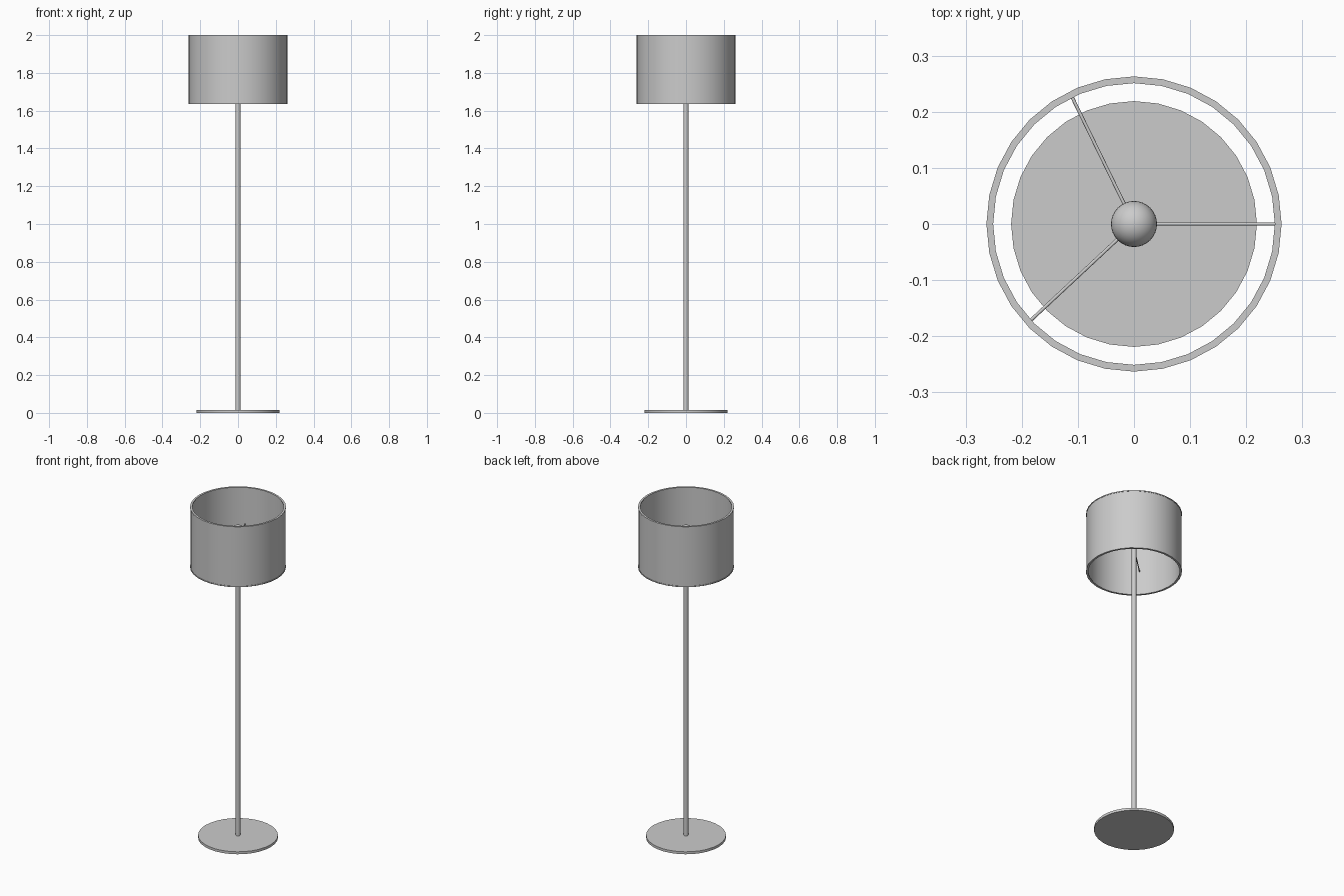
import bpy, bmesh, math

if "Cube" in bpy.data.objects:
    bpy.data.objects.remove(bpy.data.objects["Cube"])

SEG = 32


def smooth(obj):
    bpy.ops.object.select_all(action='DESELECT')
    obj.select_set(True)
    bpy.context.view_layer.objects.active = obj
    bpy.ops.object.shade_smooth_by_angle(angle=math.radians(40))


def ring(name, r_in, r_out, z0, z1):
    """Closed tube with a rectangular cross-section."""
    bm = bmesh.new()
    profile = [(r_in, z0), (r_out, z0), (r_out, z1), (r_in, z1)]
    loops = []
    for i in range(SEG):
        a = 2 * math.pi * i / SEG
        loops.append([bm.verts.new((r * math.cos(a), r * math.sin(a), z)) for r, z in profile])
    for i in range(SEG):
        a, b = loops[i], loops[(i + 1) % SEG]
        for k in range(4):
            n = (k + 1) % 4
            bm.faces.new((a[k], b[k], b[n], a[n]))
    bmesh.ops.recalc_face_normals(bm, faces=bm.faces)
    mesh = bpy.data.meshes.new(name)
    bm.to_mesh(mesh)
    bm.free()
    obj = bpy.data.objects.new(name, mesh)
    bpy.context.collection.objects.link(obj)
    smooth(obj)
    return obj


def rod(name, radius, length, loc, rot=(0, 0, 0), sides=SEG):
    bpy.ops.mesh.primitive_cylinder_add(vertices=sides, radius=radius, depth=length,
                                        location=loc, rotation=rot)
    obj = bpy.context.object
    obj.name = name
    smooth(obj)
    return obj


# Round foot with the pole passing through it
ring("base", 0.013, 0.219, 0.0, 0.015)
rod("pole", 0.013, 1.82, (0, 0, 0.91))

# Drum shade with thin trim at both ends
ring("shade", 0.254, 0.261, 1.639, 1.996)
ring("shade_bottom_trim", 0.251, 0.263, 1.635, 1.641)
ring("shade_top_trim", 0.251, 0.263, 1.994, 2.0)

# Three spokes holding the shade
for i, deg in enumerate((0, 116, 223)):
    a = math.radians(deg)
    rod(f"spoke_{i + 1}", 0.003, 0.252,
        (0.126 * math.cos(a), 0.126 * math.sin(a), 1.78),
        (0, math.pi / 2, a), 12)

# Bulb on top of the pole
bpy.ops.mesh.primitive_uv_sphere_add(segments=32, ring_count=16, radius=0.041,
                                     location=(0, 0, 1.846))
bulb = bpy.context.object
bulb.name = "bulb"
smooth(bulb)
